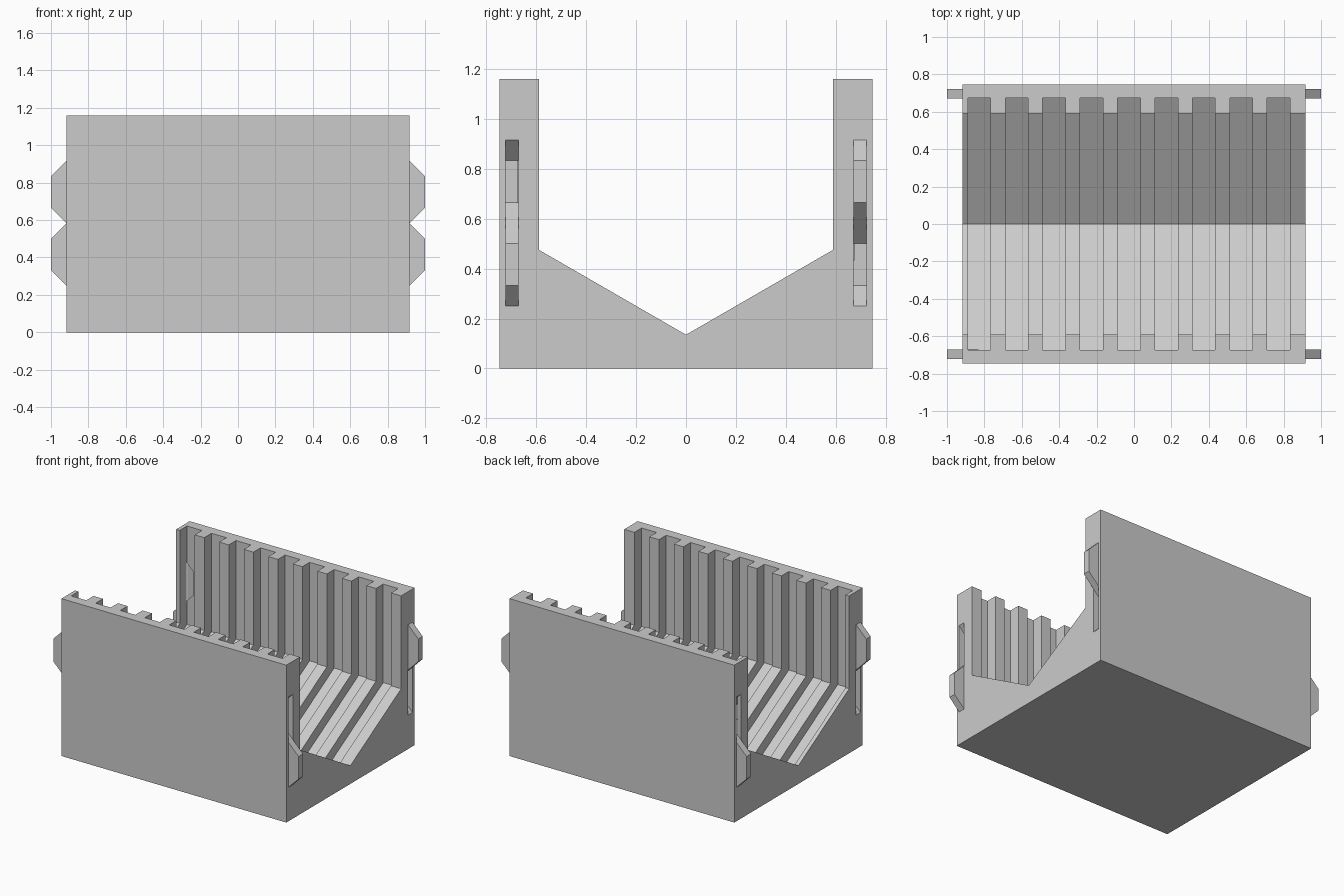
import bpy, bmesh

cube = bpy.data.objects.get("Cube")
if cube:
    bpy.data.objects.remove(cube, do_unlink=True)

grey = bpy.data.materials.new("light_grey")
grey.use_nodes = True
colour = (0.6, 0.6, 0.6, 1)
grey.diffuse_color = colour
grey.node_tree.nodes["Principled BSDF"].inputs["Base Color"].default_value = colour

HALF_X, HALF_Y, HEIGHT = 0.917, 0.747, 1.16
INNER_Y, SLOT_Y, VALLEY, SLOPE = 0.59, 0.674, 0.135, 0.577
REACH = 0.083


def add_prism(bm, points, axis, start, end):
    """Extrude an outline along x (points are y, z) or y (points are x, z)."""
    def loop(d):
        return [bm.verts.new((d, a, z) if axis == "x" else (a, d, z)) for a, z in points]
    first, last = loop(start), loop(end)
    bm.faces.new(first)
    bm.faces.new(last[::-1])
    for i in range(len(points)):
        j = (i + 1) % len(points)
        bm.faces.new((first[j], first[i], last[i], last[j]))


def make_object(name, bm):
    bmesh.ops.recalc_face_normals(bm, faces=bm.faces)
    mesh = bpy.data.meshes.new(name)
    bm.to_mesh(mesh)
    bm.free()
    mesh.materials.append(grey)
    obj = bpy.data.objects.new(name, mesh)
    bpy.context.collection.objects.link(obj)
    return obj


def cut(target, cutter):
    mod = target.modifiers.new(cutter.name, "BOOLEAN")
    mod.operation, mod.solver, mod.object = "DIFFERENCE", "EXACT", cutter
    bpy.context.view_layer.objects.active = target
    bpy.ops.object.modifier_apply(modifier=mod.name)
    bpy.data.objects.remove(cutter, do_unlink=True)


# Tray body: two walls above a V-shaped floor
shoulder = VALLEY + INNER_Y * SLOPE
right_half = [(HALF_Y, 0), (HALF_Y, HEIGHT), (INNER_Y, HEIGHT), (INNER_Y, shoulder)]
outline = right_half + [(0, VALLEY)] + [(-y, z) for y, z in reversed(right_half)]
bm = bmesh.new()
add_prism(bm, outline, "x", -HALF_X, HALF_X)
body = make_object("tray_body", bm)

# Nine card slots running down the walls and across the floor
groove = VALLEY - 0.09
slot_end = groove + SLOT_Y * SLOPE
slot = [(0, groove), (SLOT_Y, slot_end), (SLOT_Y, HEIGHT + 0.1),
        (-SLOT_Y, HEIGHT + 0.1), (-SLOT_Y, slot_end)]
bm = bmesh.new()
for i in range(9):
    x = -0.827 + 0.2 * i
    add_prism(bm, slot, "x", x - 0.061, x + 0.061)
cut(body, make_object("slot_cutter", bm))

# Interlocking connectors on both ends: each tab is paired with a socket
LOW, HIGH = 0.25, 0.583
sockets = bmesh.new()
for side, x_name in ((1, "left"), (-1, "right")):
    for row, y_name in ((-1, "front"), (1, "back")):
        tab_z, socket_z = (LOW, HIGH) if side != row else (HIGH, LOW)
        y0, y1 = row * 0.697 - 0.026, row * 0.697 + 0.026
        root, tip = side * HALF_X, side * (HALF_X + REACH)
        z = tab_z
        bm = bmesh.new()
        add_prism(bm, [(root, z), (tip, z + REACH), (tip, z + 0.25), (root, z + 0.333)],
                  "y", y0, y1)
        make_object(f"{y_name}_{x_name}_tab", bm)
        z, mouth, deep = socket_z, side * (HALF_X + 0.02), side * (HALF_X - REACH)
        add_prism(sockets, [(mouth, z), (root, z), (deep, z + REACH), (deep, z + 0.25),
                            (root, z + 0.333), (mouth, z + 0.333)], "y", y0, y1)
cut(body, make_object("socket_cutter", sockets))
